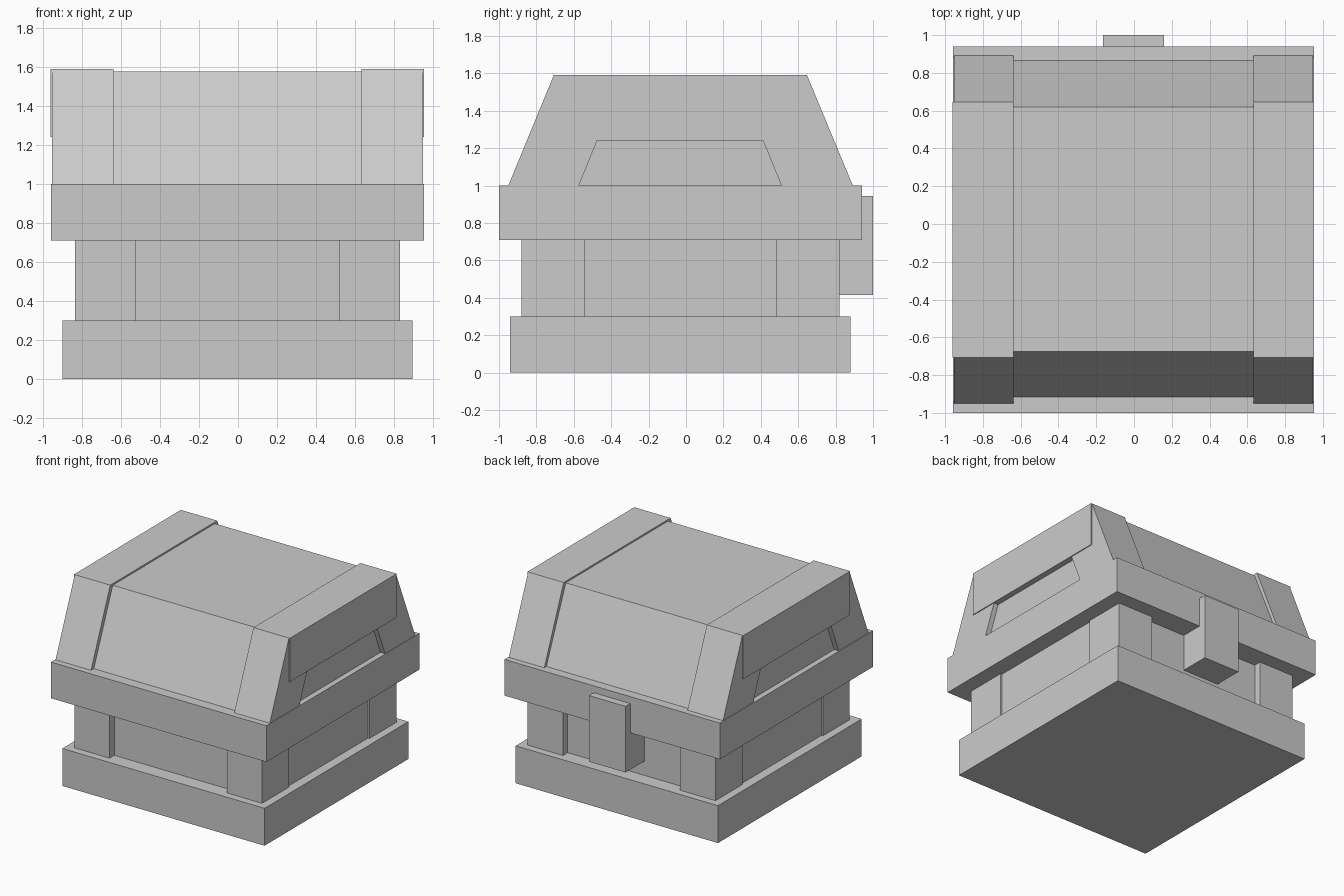
import bpy
import bmesh

cube = bpy.data.objects.get("Cube")
if cube:
    bpy.data.objects.remove(cube, do_unlink=True)

grey = bpy.data.materials.new("plain grey")
grey.use_nodes = True
color = (0.6, 0.6, 0.6, 1)
grey.diffuse_color = color
grey.node_tree.nodes["Principled BSDF"].inputs["Base Color"].default_value = color

CX = -0.003  # centre line of the body


def prism(name, profile, x0, x1):
    """Extrude a (y, z) profile along x."""
    bm = bmesh.new()
    face = bm.faces.new([bm.verts.new((CX + x0, y, z)) for y, z in profile])
    ext = bmesh.ops.extrude_face_region(bm, geom=[face])
    verts = [g for g in ext["geom"] if isinstance(g, bmesh.types.BMVert)]
    bmesh.ops.translate(bm, verts=verts, vec=(x1 - x0, 0, 0))
    bmesh.ops.recalc_face_normals(bm, faces=bm.faces)
    mesh = bpy.data.meshes.new(name)
    bm.to_mesh(mesh)
    bm.free()
    mesh.materials.append(grey)
    obj = bpy.data.objects.new(name, mesh)
    bpy.context.collection.objects.link(obj)
    return obj


def box(name, x0, x1, y0, y1, z0, z1):
    return prism(name, [(y0, z0), (y1, z0), (y1, z1), (y0, z1)], x0, x1)


# Lower body
box("base", -0.897, 0.897, -0.94, 0.88, 0, 0.3)
box("neck_core", -0.82, 0.82, -0.82, 0.76, 0.3, 0.71)
box("rim", -0.955, 0.955, -1.0, 0.94, 0.71, 1.0)
box("latch", -0.162, 0.162, 0.76, 1.0, 0.415, 0.945)

# Corner posts of the neck
for side, (x0, x1) in {"right": (-0.833, -0.52), "left": (0.52, 0.833)}.items():
    box("front_post_" + side, x0, x1, -0.88, -0.54, 0.3, 0.71)
    box("back_post_" + side, x0, x1, 0.48, 0.82, 0.3, 0.71)

# Lid: set-in middle panel and raised ends
prism("lid_middle", [(-0.915, 1), (0.865, 1), (0.62, 1.577), (-0.675, 1.577)], -0.635, 0.635)
end_profile = [(-0.95, 1), (0.892, 1), (0.647, 1.59), (-0.707, 1.59)]
slot_profile = [(-0.573, 1), (0.51, 1), (0.412, 1.24), (-0.475, 1.24)]
for side, s in (("right", -1), ("left", 1)):
    end = prism("lid_end_" + side, end_profile, s * 0.635, s * 0.95)

    # Handle recess in the outer face
    cutter = prism("recess_cutter", slot_profile, s * 0.91, s * 1.1)
    mod = end.modifiers.new("recess", "BOOLEAN")
    mod.operation = "DIFFERENCE"
    mod.solver = "EXACT"
    mod.object = cutter
    bpy.context.view_layer.objects.active = end
    bpy.ops.object.modifier_apply(modifier=mod.name)
    bpy.data.objects.remove(cutter, do_unlink=True)

    # Thin side plate above the recess
    box("side_plate_" + side, s * 0.95, s * 0.957, -0.707, 0.647, 1.24, 1.59)
